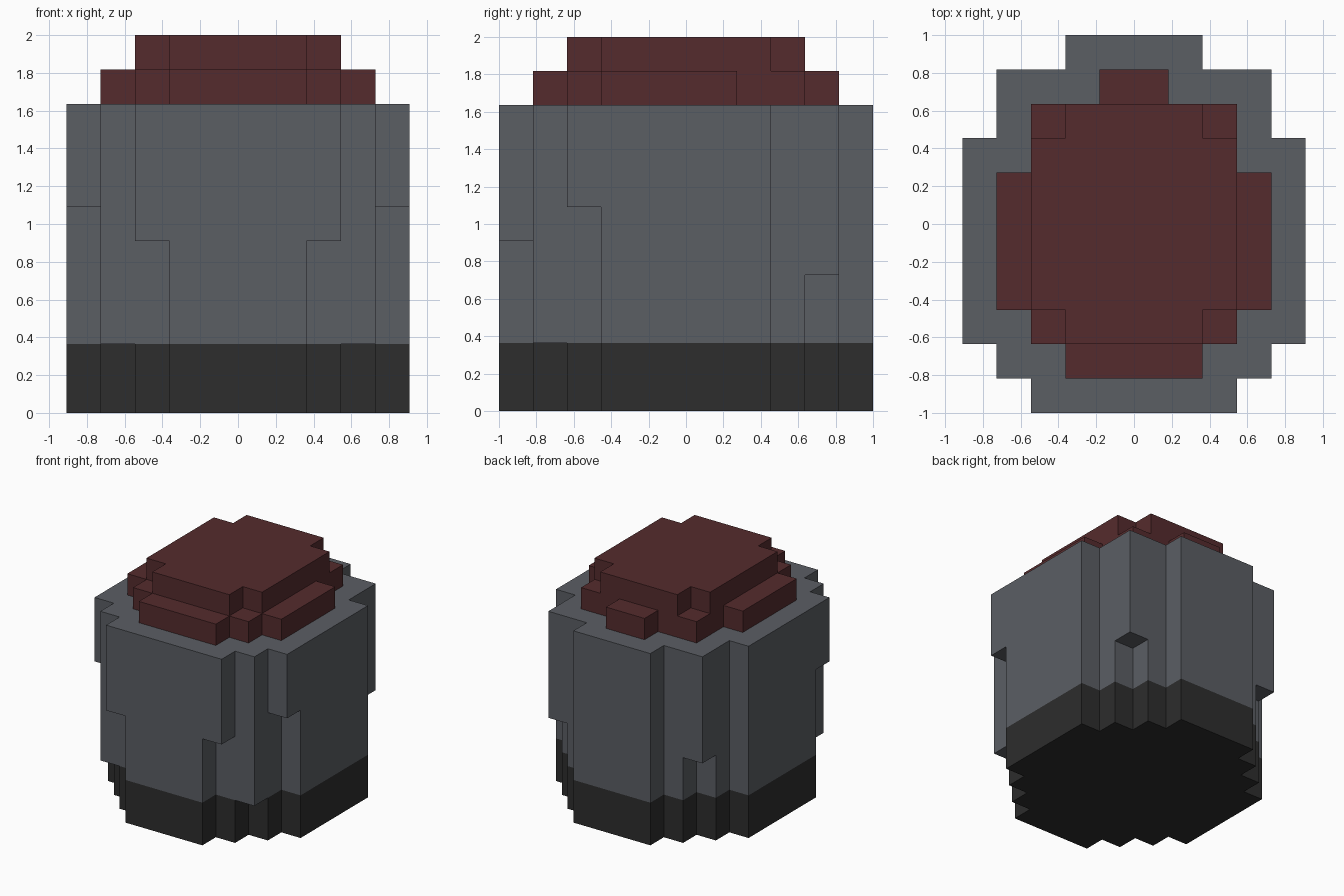
import bpy, bmesh
from mathutils import Vector

UNIT = 2 / 11      # edge of one block
ROWS = 11          # block rows from front to back

cube = bpy.data.objects.get("Cube")
if cube:
    bpy.data.objects.remove(cube, do_unlink=True)


def material(name, srgb):
    color = [((c / 255 + 0.055) / 1.055) ** 2.4 for c in srgb] + [1]
    mat = bpy.data.materials.new(name)
    mat.use_nodes = True
    mat.diffuse_color = color
    bsdf = mat.node_tree.nodes["Principled BSDF"]
    bsdf.inputs["Base Color"].default_value = color
    bsdf.inputs["Roughness"].default_value = 0.9
    return mat


def block_part(name, mat, layers):
    """Layers are (bottom, top, half widths per row from front to back)."""
    cells = {(x, y, z)
             for bottom, top, widths in layers
             for z in range(bottom, top)
             for y, w in enumerate(widths)
             for x in range(-w, w)}
    bm = bmesh.new()
    corners = {}

    def corner(p):
        key = tuple(round(c) for c in p)
        if key not in corners:
            corners[key] = bm.verts.new(
                (key[0] * UNIT, (key[1] - ROWS / 2) * UNIT, key[2] * UNIT))
        return corners[key]

    # Keep only the faces between a filled and an empty cell
    for cell in cells:
        centre = Vector(cell) + Vector((0.5, 0.5, 0.5))
        for axis in range(3):
            for sign in (-1, 1):
                n = Vector((0, 0, 0))
                n[axis] = sign
                if tuple(round(c) for c in Vector(cell) + n) in cells:
                    continue
                u = Vector((0, 0, 0))
                u[(axis + 1) % 3] = 0.5
                v = n.cross(u)
                mid = centre + n / 2
                bm.faces.new([corner(mid + a * u + b * v) for a, b in
                              ((-1, -1), (1, -1), (1, 1), (-1, 1))])

    # Merge coplanar squares into clean flat faces
    bmesh.ops.dissolve_limit(bm, angle_limit=0.01,
                             verts=bm.verts[:], edges=bm.edges[:])
    mesh = bpy.data.meshes.new(name)
    bm.to_mesh(mesh)
    bm.free()
    mesh.materials.append(mat)
    obj = bpy.data.objects.new(name, mesh)
    bpy.context.collection.objects.link(obj)
    return obj


black = material("charcoal black", (45, 45, 45))
grey = material("slate grey", (91, 94, 100))
red = material("dark red", (85, 43, 45))

side = [5] * 5     # widest rows, shared by every body layer

# Dark base band
block_part("base_band", black, [(0, 2, [2, 3, 4] + side + [4, 3, 2])])

# Main body, stepping outward towards the rim
block_part("body", grey, [
    (2, 4, [2, 4, 4] + side + [4, 3, 2]),
    (4, 5, [2, 4, 4] + side + [4, 4, 2]),
    (5, 6, [3, 4, 4] + side + [4, 4, 2]),
    (6, 9, [3, 4, 5] + side + [4, 4, 2]),
])

# Two-step top
block_part("top_cap", red, [
    (9, 10, [0, 2, 3, 4, 4, 4, 4, 3, 3, 1, 0]),
    (10, 11, [0, 0, 2, 3, 3, 3, 3, 3, 2, 0, 0]),
])
